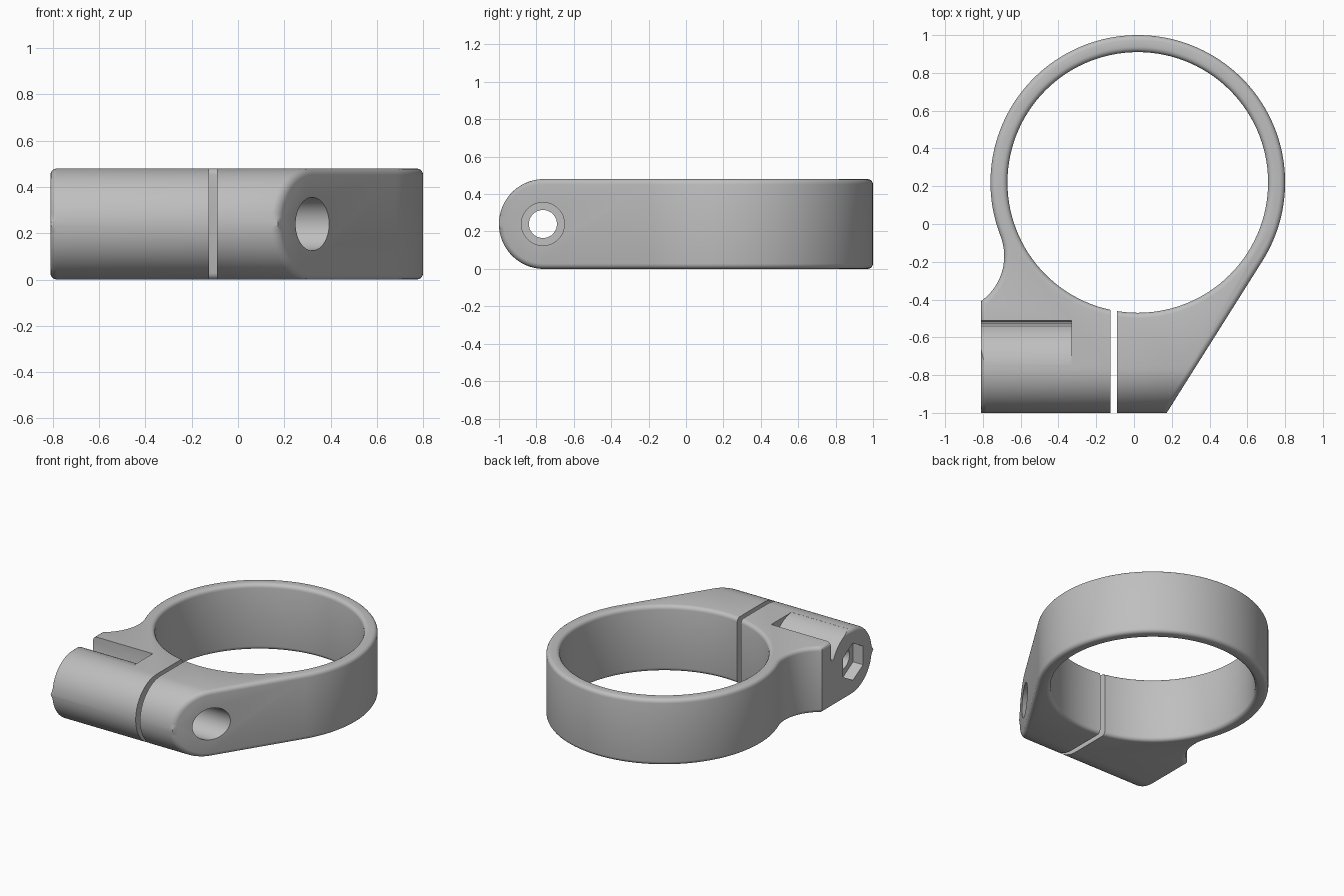
import bpy, bmesh
from math import radians, sin, cos
from mathutils import Vector

cube = bpy.data.objects.get("Cube")
if cube:
    bpy.data.objects.remove(cube, do_unlink=True)

HEIGHT, MID = 0.48, 0.24          # band height and bolt axis height
BOLT_Y = -0.76
RING = (0.02, 0.22)

grey = bpy.data.materials.new("light grey plastic")
grey.use_nodes = True
COLOUR = (0.52, 0.52, 0.52, 1)
grey.diffuse_color = COLOUR
grey.node_tree.nodes["Principled BSDF"].inputs["Base Color"].default_value = COLOUR


def arc(centre, r, start, end, n):
    """Points along an arc, angles in degrees."""
    angles = [radians(start + (end - start) * i / n) for i in range(n + 1)]
    return [(centre[0] + r * cos(a), centre[1] + r * sin(a)) for a in angles]


def prism(name, profile, low, high, axis="Z"):
    """Extrude a closed profile: XY along z, or YZ along x."""
    place = (lambda p: (p[0], p[1], low)) if axis == "Z" else (lambda p: (low, p[0], p[1]))
    step = Vector((0, 0, high - low)) if axis == "Z" else Vector((high - low, 0, 0))
    bm = bmesh.new()
    face = bm.faces.new([bm.verts.new(place(p)) for p in profile])
    moved = bmesh.ops.extrude_face_region(bm, geom=[face])["geom"]
    bmesh.ops.translate(bm, vec=step, verts=[v for v in moved if isinstance(v, bmesh.types.BMVert)])
    bmesh.ops.recalc_face_normals(bm, faces=bm.faces)
    mesh = bpy.data.meshes.new(name)
    bm.to_mesh(mesh)
    bm.free()
    obj = bpy.data.objects.new(name, mesh)
    bpy.context.scene.collection.objects.link(obj)
    return obj


def combine(target, tool, operation="DIFFERENCE"):
    """Apply a boolean and discard the tool."""
    tool.hide_render = True
    mod = target.modifiers.new(operation, "BOOLEAN")
    mod.operation, mod.object, mod.solver = operation, tool, "EXACT"
    bpy.context.view_layer.objects.active = target
    bpy.ops.object.modifier_apply(modifier=mod.name)
    bpy.data.objects.remove(tool, do_unlink=True)


# Plan outline: ring, concave neck, square left lug, slanted right lug
outline = arc(RING, 0.78, -32.2, 201.3, 100)
outline += arc((-0.98, -0.17), 0.293, 21.3, -54.7, 20)[1:]
outline += [(-0.81, -1.1), (0.11, -1.1)]
clamp = prism("ring_clamp", outline, -0.1, HEIGHT + 0.1)

# Side outline: flat top and bottom with a round front
side = arc((BOLT_Y, MID), MID, 90, 270, 48) + [(1.2, 0), (1.2, HEIGHT)]
combine(clamp, prism("side_profile", side, -1.2, 1.2, "X"), "INTERSECT")
combine(clamp, prism("ring_bore", arc(RING, 0.69, 0, 357, 119), -0.2, 0.7))

# Round the outer edges, leaving the vertical lug corner sharp
bm = bmesh.new()
bm.from_mesh(clamp.data)
bmesh.ops.remove_doubles(bm, verts=bm.verts, dist=0.0005)


def rounded(edge):
    a, b = (v.co for v in edge.verts)
    upright = abs(a.x - b.x) < 0.001 and abs(a.y - b.y) < 0.001
    return not upright and edge.is_manifold and edge.calc_face_angle(0) > radians(35)


bmesh.ops.bevel(bm, geom=[e for e in bm.edges if rounded(e)], offset=0.028,
                offset_type="OFFSET", segments=4, profile=0.5,
                affect="EDGES", clamp_overlap=False)
bm.to_mesh(clamp.data)
bm.free()

# Relief groove behind the left barrel
groove = [(-0.51, 0.6), (-0.51, 0.36), (-0.516, 0.342), (-0.53, 0.335)]
groove += arc((BOLT_Y, MID), MID, 24, 86, 24) + [(-0.743, 0.6)]
combine(clamp, prism("relief_groove", groove, -0.9, -0.33, "X"))

# Clamping slit
slit = [(-0.125, -1.2), (-0.09, -1.2), (-0.09, 0), (-0.125, 0)]
combine(clamp, prism("clamp_slit", slit, -0.2, 0.7))

# Bolt hole, head counterbore and hexagonal nut pocket
axis = (BOLT_Y - 0.005, MID)
combine(clamp, prism("bolt_hole", arc(axis, 0.075, 0, 352.5, 47), -1, 1, "X"))
combine(clamp, prism("head_counterbore", arc(axis, 0.115, 0, 354, 59), 0.1, 1, "X"))
combine(clamp, prism("nut_pocket", arc(axis, 0.135, 30, 330, 5), -1, -0.73, "X"))

# Finish
clamp.data.materials.clear()
clamp.data.materials.append(grey)
for poly in clamp.data.polygons:
    poly.material_index = 0
bpy.ops.object.select_all(action="DESELECT")
clamp.select_set(True)
bpy.context.view_layer.objects.active = clamp
bpy.ops.object.shade_smooth_by_angle(angle=radians(30))
